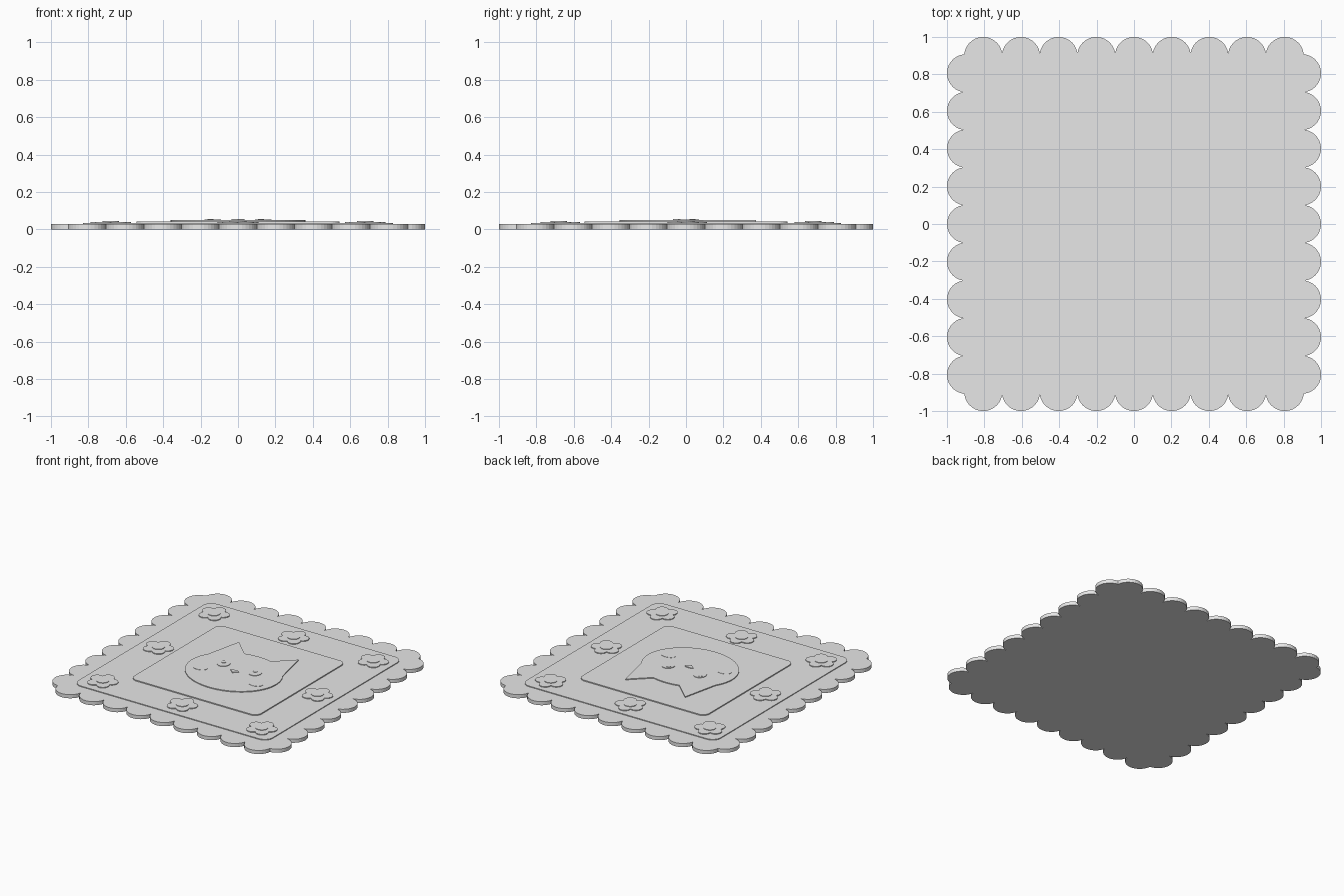
import bpy, bmesh, math
from math import sin, cos, radians, pi

if "Cube" in bpy.data.objects:
    bpy.data.objects.remove(bpy.data.objects["Cube"])

grey = bpy.data.materials.new("light_grey")
grey.diffuse_color = (0.8, 0.8, 0.8, 1)
grey.use_nodes = True
grey.node_tree.nodes["Principled BSDF"].inputs["Base Color"].default_value = grey.diffuse_color


def slab(name, outline, z0, z1):
    """Extrude a closed counter-clockwise outline from z0 to z1."""
    bm = bmesh.new()
    low = [bm.verts.new((x, y, z0)) for x, y in outline]
    top = [bm.verts.new((x, y, z1)) for x, y in outline]
    n = len(outline)
    bm.faces.new(top)
    bm.faces.new(low[::-1])
    for i in range(n):
        j = (i + 1) % n
        bm.faces.new((low[i], low[j], top[j], top[i]))
    mesh = bpy.data.meshes.new(name)
    bm.to_mesh(mesh)
    bm.free()
    mesh.materials.append(grey)
    obj = bpy.data.objects.new(name, mesh)
    bpy.context.collection.objects.link(obj)
    return obj


def arc(cx, cy, rx, ry, a0, a1, n):
    """Points on an elliptical arc, angles in degrees."""
    return [(cx + rx * cos(radians(a0 + (a1 - a0) * i / n)),
             cy + ry * sin(radians(a0 + (a1 - a0) * i / n))) for i in range(n + 1)]


def ellipse(cx, cy, rx, ry, n=32):
    return arc(cx, cy, rx, ry, 0, 360, n)[:-1]


def rounded_square(half, r):
    c = half - r
    pts = []
    for k, (sx, sy) in enumerate(((1, 1), (-1, 1), (-1, -1), (1, -1))):
        pts += arc(sx * c, sy * c, r, r, 90 * k, 90 * k + 90, 8)
    return pts


def scalloped_square(step=0.2015, row=0.898, r=0.102):
    """Nine scallops along each side, joined at their cusps."""
    pts = []
    for side in range(4):
        t = side * pi / 2
        for i in range(4, -5, -1):
            a0 = 6 if i == 4 else 9
            a1 = 174 if i == -4 else 171
            for x, y in arc(i * step, row, r, r, a0, a1, 14)[:-1]:
                pts.append((x * cos(t) - y * sin(t), x * sin(t) + y * cos(t)))
    return pts


def flower(cx, cy, petals=5, dist=0.066, r=0.046):
    """Outline of overlapping petal circles."""
    half = pi / petals
    cusp = dist * cos(half) + math.sqrt(r * r - (dist * sin(half)) ** 2)
    spread = math.degrees(math.atan2(cusp * sin(half), cusp * cos(half) - dist))
    pts = []
    for k in range(petals):
        a = pi / 2 + 2 * half * k
        d = math.degrees(a)
        pts += arc(cx + dist * cos(a), cy + dist * sin(a), r, r,
                   d - spread, d + spread, 12)[:-1]
    return pts


BASE, PANEL, PLATE, HEAD = 0.028, 0.034, 0.042, 0.049

# Stacked backing layers
slab("scalloped_base", scalloped_square(), 0, BASE)
slab("border_panel", rounded_square(0.83, 0.07), BASE, PANEL)
slab("centre_plate", rounded_square(0.543, 0.055), PANEL, PLATE)

# Ring of eight flowers
for gx in (-1, 0, 1):
    for gy in (-1, 0, 1):
        if gx or gy:
            x, y = gx * 0.68, gy * 0.68
            slab("flower_petals", flower(x, y), PANEL, 0.040)
            slab("flower_centre", ellipse(x, y, 0.045, 0.045, 24), 0.040, 0.044)

# Cat head: round face with two pointed ears
crown = arc(0, -0.05, 0.36, 0.305, 72, 108, 8)
cheek_line = arc(0, -0.05, 0.36, 0.305, 152, 388, 48)
slab("cat_head", [(0.255, 0.375)] + crown + [(-0.255, 0.375)] + cheek_line,
     PLATE, HEAD)

# Face details
for s in (-1, 1):
    slab("eye", ellipse(s * 0.135, 0.02, 0.045, 0.05), HEAD, 0.053)
    slab("eye_highlight", ellipse(s * 0.135 - 0.012, 0.035, 0.017, 0.017, 16),
         0.053, 0.056)
    slab("cheek", ellipse(s * 0.237, -0.125, 0.058, 0.04), HEAD, 0.051)
slab("nose", [(0, -0.07), (0.035, -0.04), (0.022, -0.03),
              (-0.022, -0.03), (-0.035, -0.04)], HEAD, 0.055)
